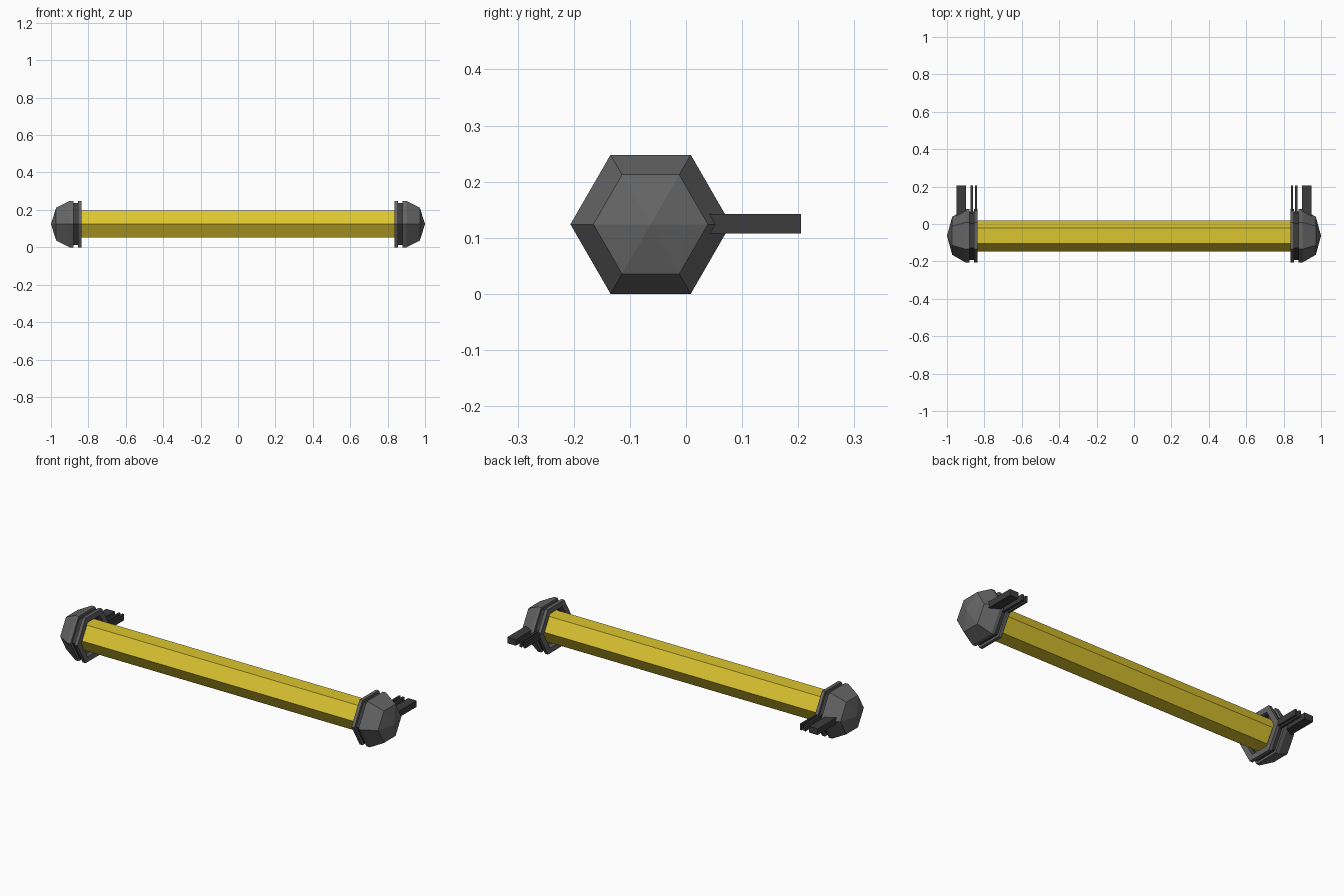
import bpy, bmesh, math

if "Cube" in bpy.data.objects:
    bpy.data.objects.remove(bpy.data.objects["Cube"])

CY, CZ = -0.063, 0.124   # axis of the tube


def material(name, col):
    m = bpy.data.materials.new(name)
    m.diffuse_color = (*col, 1)
    m.use_nodes = True
    m.node_tree.nodes["Principled BSDF"].inputs["Base Color"].default_value = m.diffuse_color
    return m


yellow = material("yellow", (0.72, 0.56, 0.03))
grey = material("dark_grey", (0.13, 0.13, 0.13))
black = material("charcoal", (0.045, 0.045, 0.045))


def finish(bm, name, mat):
    bmesh.ops.recalc_face_normals(bm, faces=bm.faces)
    me = bpy.data.meshes.new(name)
    bm.to_mesh(me)
    bm.free()
    me.materials.append(mat)
    ob = bpy.data.objects.new(name, me)
    bpy.context.collection.objects.link(ob)
    return ob


def hex_lathe(name, profile, mat, closed=False):
    """Six-sided lathe along x; profile is (x, radius), radius 0 is a tip."""
    bm = bmesh.new()
    rings = []
    for x, r in profile:
        n = 6 if r else 1
        rings.append([bm.verts.new((x, CY + r * math.cos(i * math.pi / 3),
                                    CZ + r * math.sin(i * math.pi / 3))) for i in range(n)])
    pairs = list(zip(rings, rings[1:]))
    if closed:
        pairs.append((rings[-1], rings[0]))
    for a, b in pairs:
        for i in range(6):
            j = (i + 1) % 6
            if len(b) == 1:
                bm.faces.new((a[i], a[j], b[0]))
            else:
                bm.faces.new((a[i], a[j], b[j], b[i]))
    if not closed:
        for r in (rings[0], rings[-1]):
            if len(r) == 6:
                bm.faces.new(r)
    return finish(bm, name, mat)


def box(name, x, y, z, mat):
    bm = bmesh.new()
    bmesh.ops.create_cube(bm, size=1)
    for v in bm.verts:
        v.co = [lo + (c + 0.5) * (hi - lo) for c, (lo, hi) in zip(v.co, (x, y, z))]
    return finish(bm, name, mat)


# long hexagonal tube
hex_lathe("tube", [(-0.885, 0.083), (0.885, 0.083)], yellow)

for side, s in (("left", -1), ("right", 1)):
    # faceted end cap with a shallow point
    hex_lathe(side + "_cap", [(s * 0.88, 0.143), (s * 0.90, 0.143),
                              (s * 0.972, 0.102), (s * 1.0, 0)], grey)
    # recessed neck and collar, open around the tube
    for part, x0, x1, r, m in (("neck", 0.854, 0.88, 0.129, black),
                               ("collar", 0.838, 0.856, 0.143, grey)):
        hex_lathe(f"{side}_{part}", [(s * x0, 0.108), (s * x0, r),
                                     (s * x1, r), (s * x1, 0.108)], m, closed=True)
    # mounting prongs reaching back to the wall
    for k, (x0, x1, y0) in enumerate(((0.84, 0.851, 0.05), (0.862, 0.874, 0.05),
                                      (0.897, 0.949, 0.03))):
        box(f"{side}_prong_{k + 1}", sorted((s * x0, s * x1)), (y0, 0.205),
            (0.108, 0.142), black)
